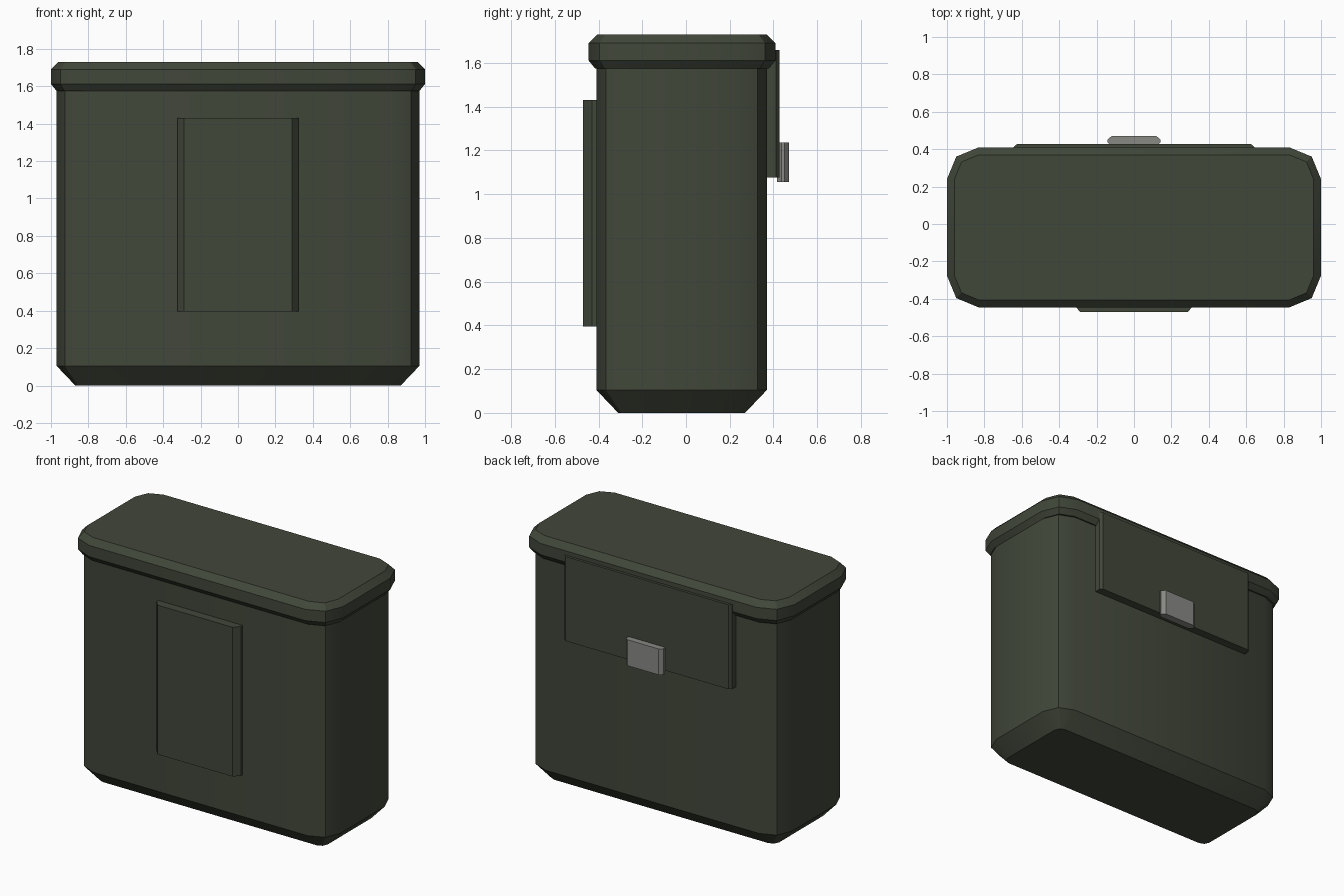
import bpy, bmesh, math

if "Cube" in bpy.data.objects:
    bpy.data.objects.remove(bpy.data.objects["Cube"])


def material(name, rgb):
    m = bpy.data.materials.new(name)
    m.diffuse_color = (*rgb, 1)
    m.use_nodes = True
    m.node_tree.nodes["Principled BSDF"].inputs["Base Color"].default_value = m.diffuse_color
    return m


olive = material("dark olive", (0.053, 0.063, 0.042))
grey = material("metal grey", (0.25, 0.25, 0.235))


def loft(name, rings, mat):
    """Stack closed rings of equal point count and cap both ends."""
    bm = bmesh.new()
    loops = [[bm.verts.new(p) for p in ring] for ring in rings]
    n = len(loops[0])
    for a, b in zip(loops, loops[1:]):
        for i in range(n):
            j = (i + 1) % n
            bm.faces.new((a[i], a[j], b[j], b[i]))
    bm.faces.new(loops[0][::-1])
    bm.faces.new(loops[-1])
    bmesh.ops.recalc_face_normals(bm, faces=bm.faces)
    mesh = bpy.data.meshes.new(name)
    bm.to_mesh(mesh)
    bm.free()
    mesh.materials.append(mat)
    ob = bpy.data.objects.new(name, mesh)
    bpy.context.collection.objects.link(ob)
    return ob


def rounded_box(name, hx, hy, cy, radius, levels, mat):
    """Rounded rectangle lofted through (z, inset) levels, two segments per corner."""
    rings = []
    for z, inset in levels:
        ring = []
        r = radius - inset
        for k, (sx, sy) in enumerate([(1, 1), (-1, 1), (-1, -1), (1, -1)]):
            for s in range(3):
                a = math.radians(90 * k + 45 * s)
                ring.append((sx * (hx - radius) + r * math.cos(a),
                             cy + sy * (hy - radius) + r * math.sin(a), z))
        rings.append(ring)
    ob = loft(name, rings, mat)
    bpy.ops.object.select_all(action='DESELECT')
    ob.select_set(True)
    bpy.context.view_layer.objects.active = ob
    bpy.ops.object.shade_smooth_by_angle(angle=math.radians(30))
    return ob


def plate(name, half_profile, z0, z1, mat):
    """Upright plate: an (x, y) half profile mirrored in x and extruded in z."""
    outline = half_profile + [(-x, y) for x, y in reversed(half_profile)]
    return loft(name, [[(x, y, z) for x, y in outline] for z in (z0, z1)], mat)


# Pouch body with a bevelled base
rounded_box("body", 0.97, 0.39, -0.02, 0.15,
            [(0, 0.10), (0.105, 0), (1.60, 0)], olive)

# Overhanging lid with bevelled rims
rounded_box("lid", 1.0, 0.428, -0.018, 0.17,
            [(1.575, 0.03), (1.612, 0), (1.69, 0), (1.73, 0.04)], olive)

# Raised panel on the front
plate("front_panel", [(0.323, -0.39), (0.323, -0.43), (0.288, -0.47)],
      0.395, 1.43, olive)

# Closure flap on the back
plate("back_flap", [(0.643, 0.35), (0.643, 0.412), (0.625, 0.428)],
      1.075, 1.66, olive)

# Metal latch on the flap
plate("latch", [(0.12, 0.417), (0.143, 0.437), (0.143, 0.45), (0.12, 0.47)],
      1.055, 1.235, grey)
